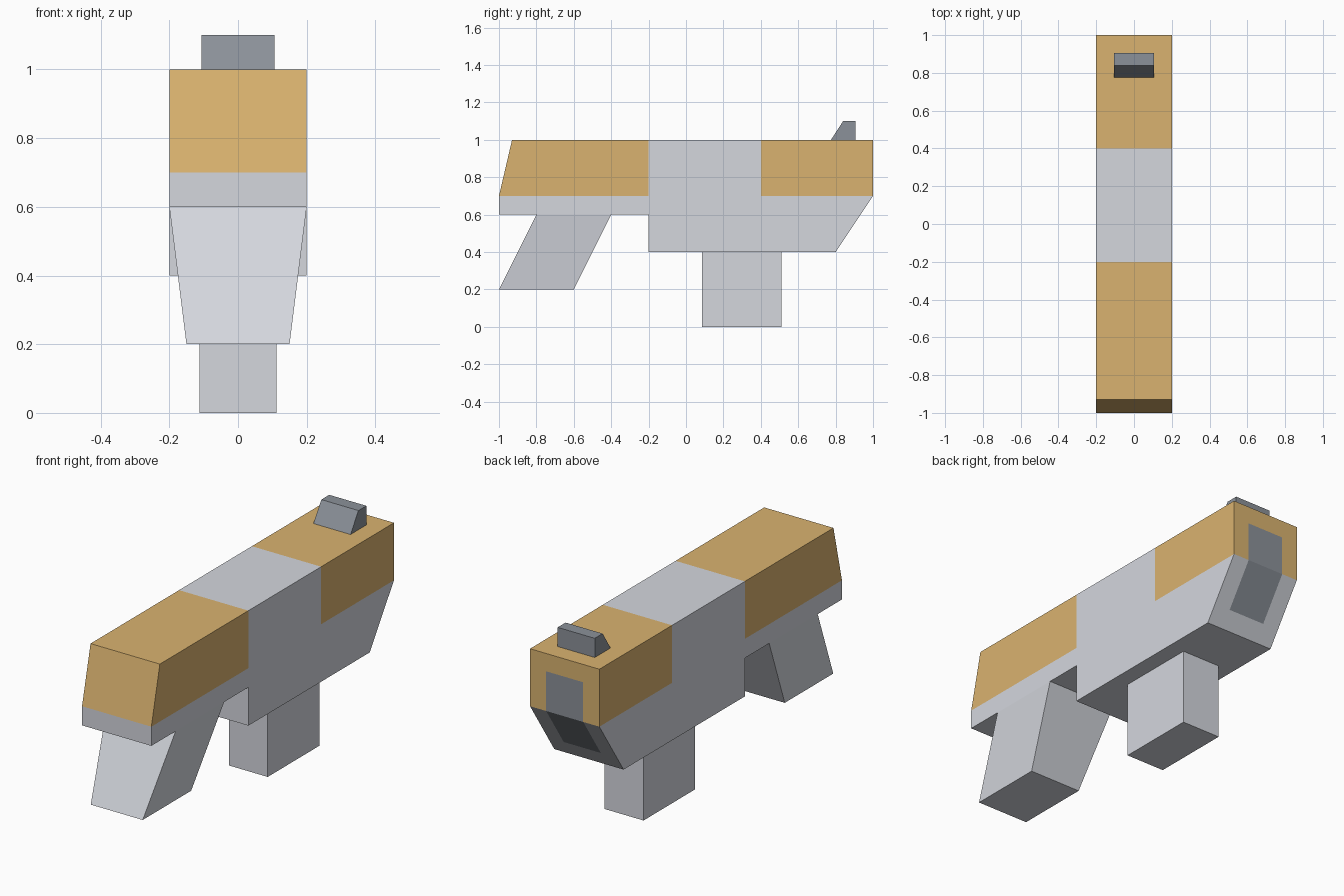
import bpy, bmesh
from mathutils import Vector

if "Cube" in bpy.data.objects:
    bpy.data.objects.remove(bpy.data.objects["Cube"])


def material(name, rgb):
    m = bpy.data.materials.new(name)
    m.diffuse_color = (*rgb, 1.0)
    m.use_nodes = True
    m.node_tree.nodes["Principled BSDF"].inputs["Base Color"].default_value = m.diffuse_color
    return m


GREY = material("light grey", (0.66, 0.68, 0.73))
TAN = material("tan", (0.70, 0.45, 0.16))
DARK = material("slate grey", (0.26, 0.285, 0.32))


def extrude_profile(points, half_width):
    """Extrude a side profile of (y, z) points symmetrically across x."""
    bm = bmesh.new()
    face = bm.faces.new([bm.verts.new((-half_width, y, z)) for y, z in points])
    ext = bmesh.ops.extrude_face_region(bm, geom=[face])["geom"]
    moved = [v for v in ext if isinstance(v, bmesh.types.BMVert)]
    bmesh.ops.translate(bm, verts=moved, vec=(2 * half_width, 0, 0))
    bmesh.ops.recalc_face_normals(bm, faces=bm.faces[:])
    return bm


def finish(bm, name, *mats):
    mesh = bpy.data.meshes.new(name)
    bm.to_mesh(mesh)
    bm.free()
    for m in mats:
        mesh.materials.append(m)
    obj = bpy.data.objects.new(name, mesh)
    bpy.context.collection.objects.link(obj)
    return obj


def cut(bm, faces, co, no):
    geom = set(faces)
    for f in faces:
        geom.update(f.edges)
        geom.update(f.verts)
    bmesh.ops.bisect_plane(bm, geom=list(geom), dist=1e-5,
                           plane_co=Vector(co), plane_no=Vector(no))
    bm.normal_update()


# Body: one extruded profile, cut along its colour borders
body = extrude_profile([(-0.93, 1), (1, 1), (1, 0.7), (0.8, 0.4), (-0.2, 0.4),
                        (-0.2, 0.6), (-1, 0.6), (-1, 0.7)], 0.2)
bmesh.ops.triangulate(body, faces=body.faces[:])
body.normal_update()
for co, no in (((0, 0, 0.7), (0, 0, 1)), ((0, -0.2, 0), (0, 1, 0)), ((0, 0.4, 0), (0, 1, 0))):
    cut(body, body.faces[:], co, no)

# Muzzle patch: inset area on the two end faces
PATCH_X, PATCH_LOW, PATCH_HIGH = 0.107, 0.483, 0.907
for co, no in (((PATCH_X, 0, 0), (1, 0, 0)), ((-PATCH_X, 0, 0), (1, 0, 0)),
               ((0, 0, PATCH_LOW), (0, 0, 1)), ((0, 0, PATCH_HIGH), (0, 0, 1))):
    cut(body, [f for f in body.faces if f.normal.y > 0.5], co, no)

# Colour by position: tan upper ends, dark muzzle, grey elsewhere
for f in body.faces:
    c = f.calc_center_median()
    if f.normal.y > 0.5 and abs(c.x) < PATCH_X and PATCH_LOW < c.z < PATCH_HIGH:
        f.material_index = 2
    elif c.z > 0.7 and (c.y < -0.2 or c.y > 0.4):
        f.material_index = 1
bmesh.ops.dissolve_limit(body, angle_limit=0.01, verts=body.verts[:],
                         edges=body.edges[:], delimit={'MATERIAL'})
finish(body, "body", GREY, TAN, DARK)

# Raked rear grip, narrowing towards the bottom
grip = extrude_profile([(-0.8, 0.6), (-0.4, 0.6), (-0.6, 0.2), (-1, 0.2)], 0.2)
for v in grip.verts:
    if v.co.z < 0.4:
        v.co.x *= 0.75
finish(grip, "rear_grip", GREY)

# Straight block under the body
finish(extrude_profile([(0.085, 0), (0.51, 0), (0.51, 0.4), (0.085, 0.4)], 0.112),
       "lower_block", GREY)

# Sight on top
finish(extrude_profile([(0.775, 1), (0.84, 1.1), (0.905, 1.1), (0.905, 1)], 0.107),
       "sight", DARK)
